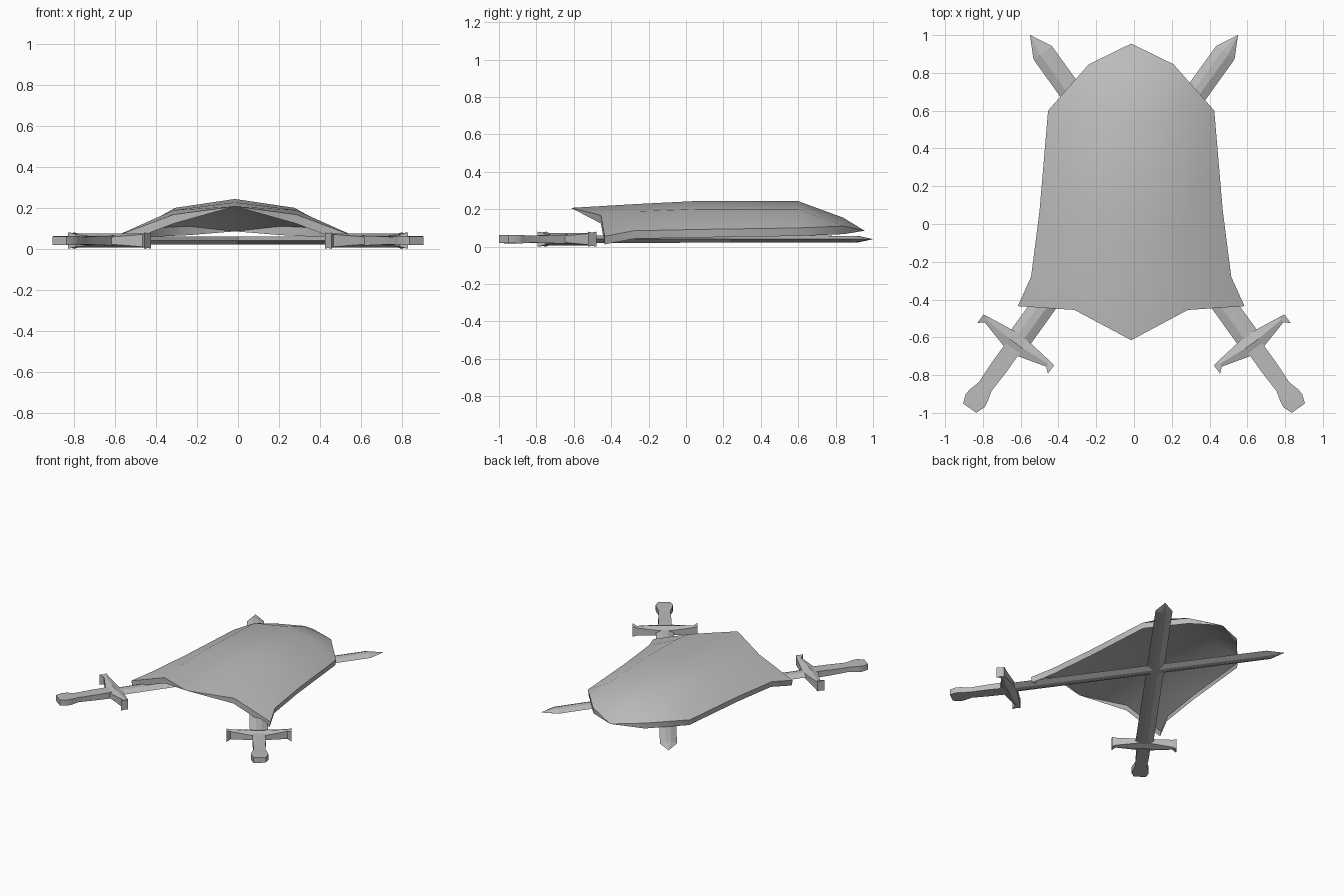
import bpy
import bmesh
import math
from mathutils import Vector, Matrix

default = bpy.data.objects.get("Cube")
if default:
    bpy.data.objects.remove(default, do_unlink=True)

# Single grey material
grey = bpy.data.materials.new("plain_grey")
grey.use_nodes = True
grey.diffuse_color = (0.5, 0.5, 0.5, 1)
grey.node_tree.nodes["Principled BSDF"].inputs["Base Color"].default_value = (0.5, 0.5, 0.5, 1)


def finish(name, bm, matrix, smooth_angle=None):
    """Turn a bmesh into a shaded object with the grey material."""
    bm.transform(matrix)
    bmesh.ops.recalc_face_normals(bm, faces=bm.faces)
    mesh = bpy.data.meshes.new(name)
    bm.to_mesh(mesh)
    bm.free()
    mesh.materials.append(grey)
    obj = bpy.data.objects.new(name, mesh)
    bpy.context.collection.objects.link(obj)
    if smooth_angle:
        bpy.ops.object.select_all(action='DESELECT')
        obj.select_set(True)
        bpy.context.view_layer.objects.active = obj
        bpy.ops.object.shade_smooth_by_angle(angle=math.radians(smooth_angle))


def loft(rings, tip=None):
    """Skin a list of equal rings, capping the ends or closing on a tip point."""
    bm = bmesh.new()
    loops = [[bm.verts.new(p) for p in ring] for ring in rings]
    n = len(loops[0])
    for a, b in zip(loops, loops[1:]):
        for i in range(n):
            j = (i + 1) % n
            bm.faces.new((a[i], a[j], b[j], b[i]))
    bm.faces.new(loops[0])
    if tip:
        end = bm.verts.new(tip)
        for i in range(n):
            bm.faces.new((loops[-1][i], loops[-1][(i + 1) % n], end))
    else:
        bm.faces.new(loops[-1])
    return bm


# Shield: half rows of centre, shoulder and edge points, front to back
ROWS = [
    [(0, -0.615, 0.207), (0.30, -0.455, 0.167), (0.60, -0.435, 0.055)],
    [(0, -0.28, 0.227), (0.30, -0.28, 0.188), (0.53, -0.28, 0.085)],
    [(0, 0.04, 0.243), (0.29, 0.05, 0.20), (0.485, 0.07, 0.092)],
    [(0, 0.60, 0.243), (0.26, 0.60, 0.20), (0.44, 0.60, 0.10)],
    [(0, 0.84, 0.155), (0.225, 0.845, 0.11)],
]
BACK_TIP = (0, 0.955, 0.085)

bm = bmesh.new()
grid = [[bm.verts.new(p) for p in row] for row in ROWS]
tip = bm.verts.new(BACK_TIP)
for a, b in zip(grid, grid[1:]):
    for i in range(len(b) - 1):
        bm.faces.new((a[i], a[i + 1], b[i + 1], b[i]))
bm.faces.new((grid[3][1], grid[3][2], grid[4][1]))
bm.faces.new((grid[4][0], grid[4][1], tip))

# Thin skirt hanging from the shield rim, running out at the two centre tips
rim = grid[0][1:] + [row[2] for row in grid[1:4]] + [grid[4][1]]
hem = [bm.verts.new((v.co.x * 0.985, v.co.y, v.co.z - 0.043)) for v in rim]
for i in range(len(rim) - 1):
    bm.faces.new((rim[i], hem[i], hem[i + 1], rim[i + 1]))
bm.faces.new((grid[0][0], hem[0], rim[0]))
bm.faces.new((rim[-1], hem[-1], tip))
bmesh.ops.mirror(bm, geom=bm.verts[:] + bm.edges[:] + bm.faces[:],
                 axis='X', merge_dist=0.0005)
finish("shield", bm, Matrix.Translation((-0.015, 0, 0)), 40)


# Swords: local x runs from pommel to tip, local y across the blade
def grip_ring(u, w, h):
    return [(u, w, h), (u, -w, h), (u, -w, -h), (u, w, -h)]


def blade_ring(u, w, flat, h):
    return [(u, w, 0), (u, flat, h), (u, -flat, h), (u, -w, 0), (u, -flat, -h), (u, flat, -h)]


def guard_ring(v, back, front, edge, ridge):
    mid = (back + front) / 2
    return [(back, v, edge), (mid, v, ridge), (front, v, edge),
            (front, v, -edge), (mid, v, -ridge), (back, v, -edge)]


# Guard sections: barbed end, neck and wide thin-edged middle
GUARD = [(0.23, 0.39, 0.445, 0.04, 0.036), (0.20, 0.415, 0.45, 0.03, 0.034),
         (0.045, 0.372, 0.47, 0.018, 0.034)]

for side, sign in (("left", 1), ("right", -1)):
    along = Vector((-0.584 * sign, 0.812, 0))
    across = Vector((0.812 * sign, 0.584, 0))
    place = Matrix((along, across, (0, 0, 1))).transposed().to_4x4()
    place.translation = (0.87 * sign, -0.975, 0.04)
    blade = loft([blade_ring(0.44, 0.064, 0.02, 0.02),
                  blade_ring(2.318, 0.06, 0.018, 0.018)], (2.433, 0, 0))
    finish(side + "_blade", blade, place)
    grip = loft([grip_ring(0.0, 0.043, 0.021), grip_ring(0.05, 0.061, 0.022),
                 grip_ring(0.085, 0.056, 0.022), grip_ring(0.14, 0.041, 0.018),
                 grip_ring(0.27, 0.046, 0.021), grip_ring(0.42, 0.045, 0.025)])
    finish(side + "_grip", grip, place, 35)
    guard = loft([guard_ring(*g) for g in GUARD]
                 + [guard_ring(-v, *rest) for v, *rest in reversed(GUARD)])
    finish(side + "_guard", guard, place)
